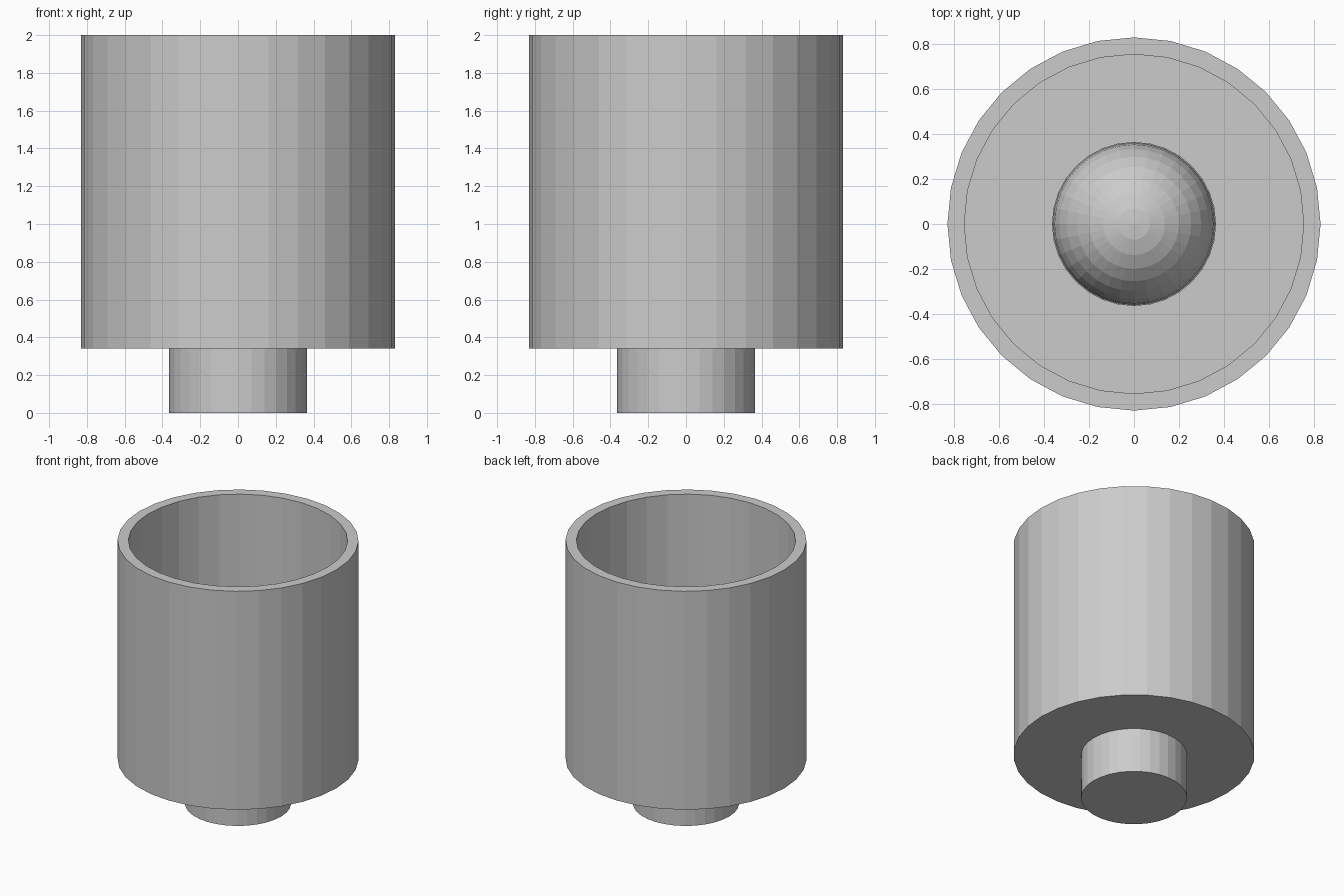
import bpy, bmesh
from math import cos, sin, tau

if "Cube" in bpy.data.objects:
    bpy.data.objects.remove(bpy.data.objects["Cube"])

SIDES = 32


def lathe(name, profile):
    """Spin an (r, z) profile around z; points with r = 0 become poles."""
    bm = bmesh.new()
    rings = []
    for r, z in profile:
        n = SIDES if r > 0 else 1
        rings.append([bm.verts.new((r * cos(tau * i / SIDES), r * sin(tau * i / SIDES), z))
                      for i in range(n)])
    for a, b in zip(rings, rings[1:]):
        for i in range(SIDES):
            j = (i + 1) % SIDES
            quad = [a[i % len(a)], a[j % len(a)], b[j % len(b)], b[i % len(b)]]
            bm.faces.new(list(dict.fromkeys(quad)))
    bmesh.ops.recalc_face_normals(bm, faces=bm.faces)
    mesh = bpy.data.meshes.new(name)
    bm.to_mesh(mesh)
    bm.free()
    obj = bpy.data.objects.new(name, mesh)
    bpy.context.collection.objects.link(obj)
    return obj


# Open shade with an even wall and floor
lathe("shade", [(0, 0.34), (0.83, 0.34), (0.83, 2.0), (0.755, 2.0), (0.755, 0.415), (0, 0.415)])

# Round base stem, continuing through the floor as the bulb socket
lathe("stem", [(0, 0), (0.365, 0), (0.365, 0.68), (0, 0.68)])

# Bulb seated in the stem
bpy.ops.mesh.primitive_uv_sphere_add(segments=SIDES, ring_count=16, radius=0.36, location=(0, 0, 0.68))
bpy.context.object.name = "bulb"
